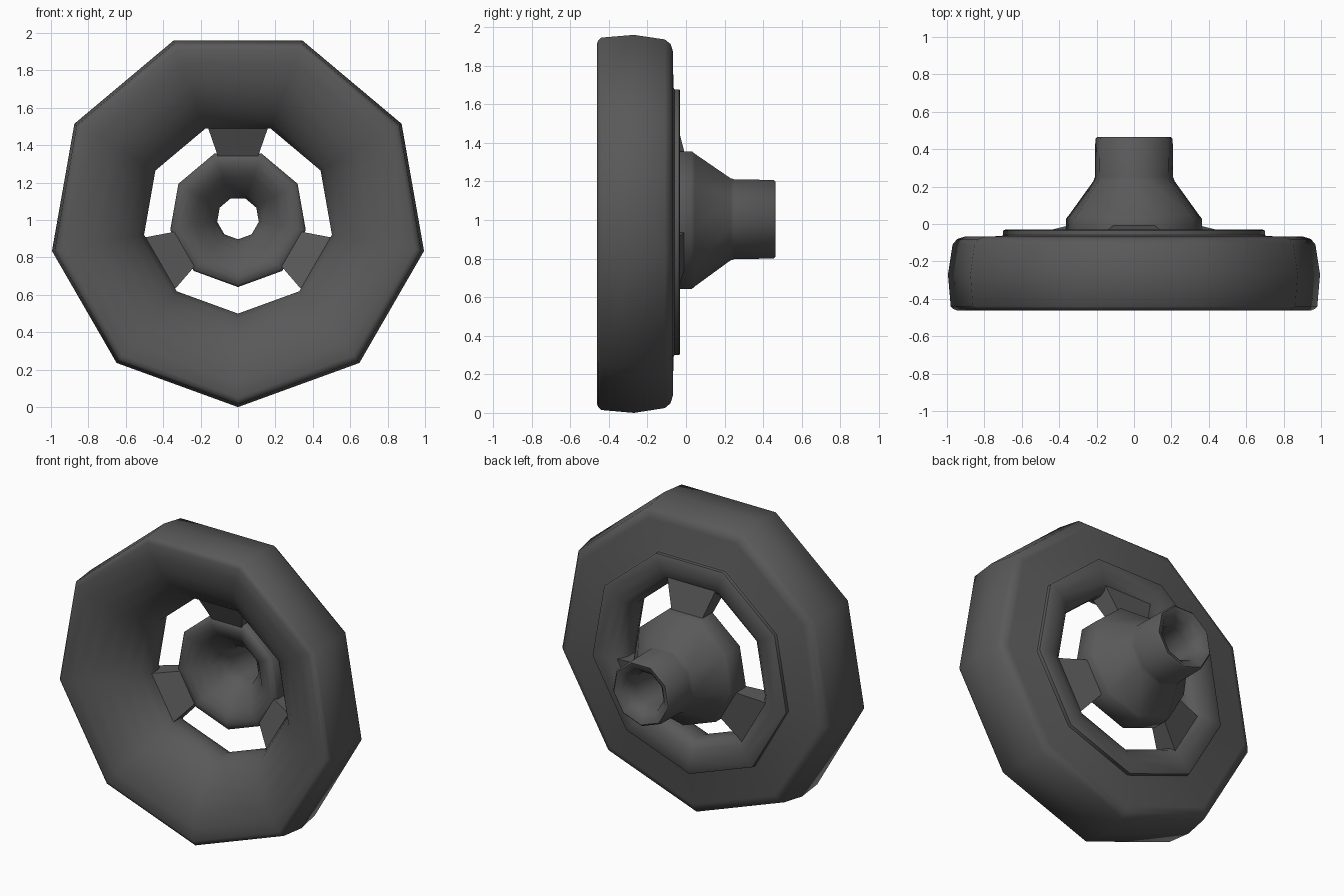
import bpy
import bmesh
from math import sin, cos, pi, radians
from mathutils import Matrix, Vector

if "Cube" in bpy.data.objects:
    bpy.data.objects.remove(bpy.data.objects["Cube"])

SIDES = 9
CENTRE = Vector((0, 0, 1.01))

grey = bpy.data.materials.new("dark grey")
grey.use_nodes = True
colour = (0.1, 0.1, 0.1, 1)
grey.diffuse_color = colour
grey.node_tree.nodes["Principled BSDF"].inputs["Base Color"].default_value = colour


def finish(bm, name, angle):
    bmesh.ops.recalc_face_normals(bm, faces=bm.faces)
    mesh = bpy.data.meshes.new(name)
    bm.to_mesh(mesh)
    bm.free()
    mesh.materials.append(grey)
    obj = bpy.data.objects.new(name, mesh)
    bpy.context.collection.objects.link(obj)
    bpy.ops.object.select_all(action="DESELECT")
    obj.select_set(True)
    bpy.context.view_layer.objects.active = obj
    bpy.ops.object.shade_smooth_by_angle(angle=radians(angle))
    return obj


def lathe(name, profile, angle=55):
    """Spin a closed (radius, y) profile round the axle, one corner at the bottom."""
    bm = bmesh.new()
    rings = []
    for i in range(SIDES):
        a = -pi / 2 + 2 * pi * i / SIDES
        rings.append([bm.verts.new(CENTRE + Vector((r * cos(a), y, r * sin(a))))
                      for r, y in profile])
    n = len(profile)
    for i in range(SIDES):
        p, q = rings[i], rings[(i + 1) % SIDES]
        for j in range(n):
            k = (j + 1) % n
            bm.faces.new((p[j], p[k], q[k], q[j]))
    return finish(bm, name, angle)


# Dished rim: outer band, back face, raised inner ring, hole wall, front dish
lathe("rim", [
    (0.98, -0.455), (0.995, -0.44), (1.01, -0.27), (0.985, -0.11), (0.96, -0.08),
    (0.92, -0.068), (0.72, -0.065), (0.71, -0.06), (0.71, -0.035), (0.70, -0.03),
    (0.62, -0.032), (0.56, -0.05), (0.525, -0.08), (0.51, -0.12),
    (0.51, -0.19), (0.54, -0.25), (0.60, -0.32), (0.68, -0.385),
    (0.78, -0.435), (0.88, -0.457), (0.96, -0.462)])

# Hub: short barrel, cone and tail tube with flared bore
lathe("hub", [
    (0.355, -0.115), (0.368, -0.10), (0.368, 0.03), (0.355, 0.045),
    (0.22, 0.23), (0.213, 0.25), (0.21, 0.455), (0.20, 0.464),
    (0.17, 0.455), (0.135, 0.42), (0.115, 0.36), (0.113, 0.10),
    (0.13, 0.03), (0.19, -0.03), (0.23, -0.075), (0.28, -0.11), (0.32, -0.12)])

# Three tapered spokes: (radius, half width, front y, back y) at each end
INNER = (0.31, 0.10, -0.105, 0.0)
OUTER = (0.54, 0.18, -0.215, -0.06)
for name, turn in (("top_spoke", 0), ("left_spoke", 120), ("right_spoke", -120)):
    bm = bmesh.new()
    verts = [bm.verts.new((side * half, y, radius))
             for radius, half, front, back in (INNER, OUTER)
             for side in (-1, 1) for y in (front, back)]
    bmesh.ops.convex_hull(bm, input=verts)
    bmesh.ops.transform(bm, verts=bm.verts, matrix=Matrix.Translation(CENTRE)
                        @ Matrix.Rotation(radians(turn), 4, "Y"))
    finish(bm, name, 30)
